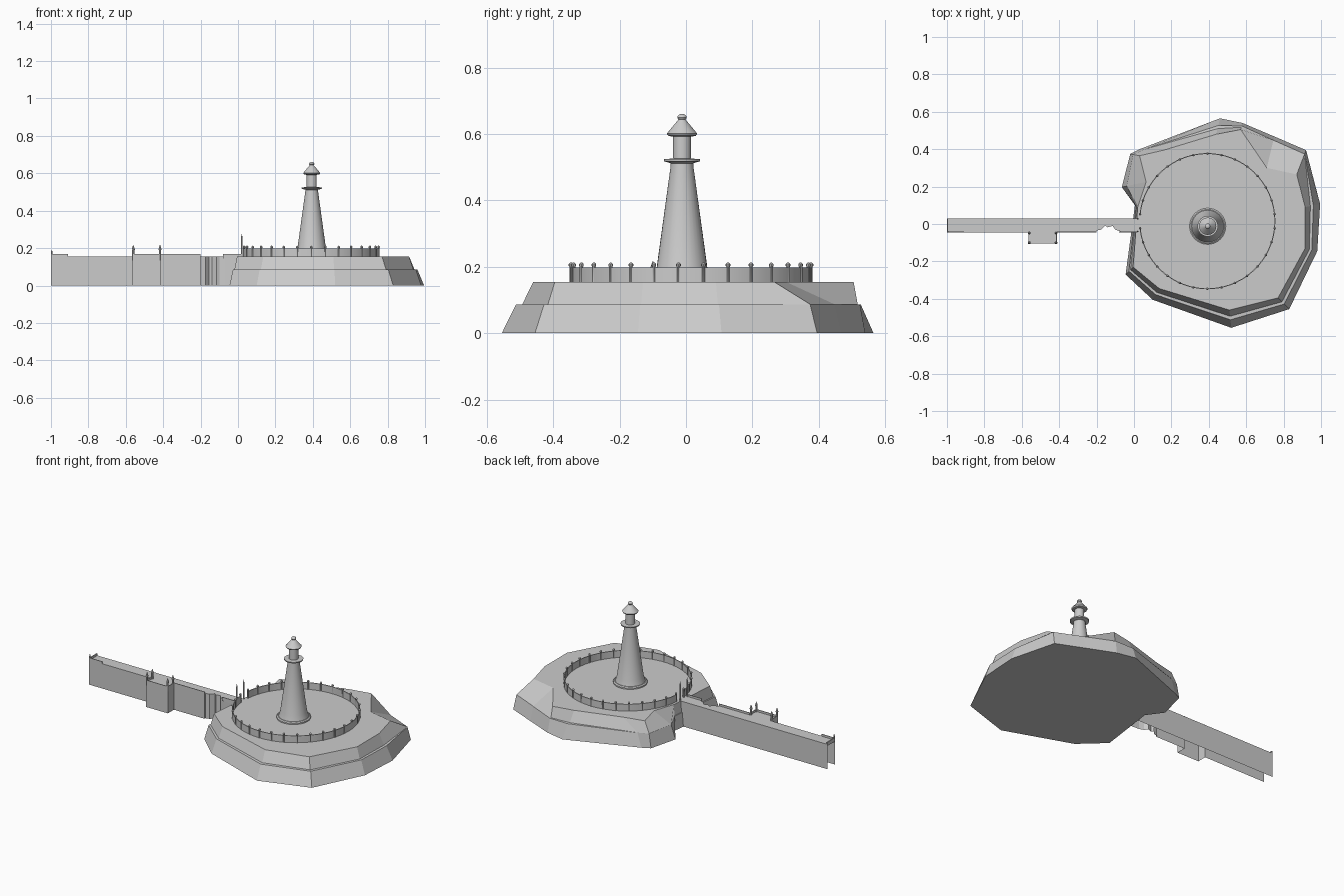
import bpy, bmesh
from math import sin, cos, pi, radians
from mathutils import Vector

if "Cube" in bpy.data.objects:
    bpy.data.objects.remove(bpy.data.objects["Cube"])

TOP = 0.155
PLAZA = (0.392, 0.015)


def make(name, bm, smooth=False):
    bmesh.ops.recalc_face_normals(bm, faces=bm.faces)
    me = bpy.data.meshes.new(name)
    bm.to_mesh(me)
    bm.free()
    ob = bpy.data.objects.new(name, me)
    bpy.context.collection.objects.link(ob)
    if smooth:
        bpy.ops.object.select_all(action='DESELECT')
        ob.select_set(True)
        bpy.context.view_layer.objects.active = ob
        bpy.ops.object.shade_smooth_by_angle(angle=radians(35))
    return ob


def bridge(bm, a, b, closed=True):
    n = len(a)
    for i in range(n if closed else n - 1):
        j = (i + 1) % n
        bm.faces.new((a[i], a[j], b[j], b[i]))


def lathe(bm, profile, x, y, seg):
    rings = [[bm.verts.new((x + r * cos(2 * pi * i / seg), y + r * sin(2 * pi * i / seg), z))
              for i in range(seg)] for r, z in profile]
    for a, b in zip(rings, rings[1:]):
        bridge(bm, a, b)
    bm.faces.new(rings[0])
    bm.faces.new(rings[-1])


def box(bm, lo, hi):
    lo, hi = Vector(lo), Vector(hi)
    vs = bmesh.ops.create_cube(bm, size=1)['verts']
    for v in vs:
        v.co = Vector(((hi[k] + lo[k]) / 2 + v.co[k] * (hi[k] - lo[k]) for k in range(3)))


# Faceted island: foot point, top point, how far the ledge sits towards the top
rock = [
    (-.045, -.27, -.005, -.23, .45), (.10, -.405, .135, -.345, .45),
    (.52, -.555, .51, -.46, .45), (.83, -.455, .77, -.395, .45),
    (.98, -.145, .915, -.13, .45), (.995, .107, .915, .09, .45),
    (.92, .395, .87, .265, .16), (.75, .468, .71, .30, .12),
    (.58, .54, .57, .505, .45), (.46, .565, .44, .48, .45),
    (.03, .40, .16, .395, .2), (-.02, .375, .03, .365, .3),
    (-.065, .197, .065, .225, .2), (.005, .10, .02, .09, .45)]
bm = bmesh.new()
rings = []
for level, z in ((0, 0), (1, .086), (2, .087), (3, TOP)):
    ring = []
    for fx, fy, tx, ty, k in rock:
        t = (0, k, k + .2 * (k > .4), 1)[level]
        ring.append(bm.verts.new((fx + (tx - fx) * t, fy + (ty - fy) * t, z)))
    rings.append(ring)
for a, b in zip(rings, rings[1:]):
    bridge(bm, a, b)
bm.faces.new(rings[0])
bm.faces.new(rings[-1])
make("island_rock", bm)

# Hollow causeway with a balcony and a broken stretch of front wall
front = [(-1, -.045), (-.565, -.045), (-.565, -.105), (-.412, -.105), (-.412, -.045),
         (-.2, -.045), (-.2, -.035), (-.175, -.03), (-.155, -.008), (-.14, -.018),
         (-.115, -.01), (-.1, -.03), (-.07, -.04), (.02, -.045)]
outline = front + [(.02, .03), (-1, .03)]
bm = bmesh.new()
low = [bm.verts.new((x, y, 0)) for x, y in outline]
high = [bm.verts.new((x, y, TOP)) for x, y in outline]
bridge(bm, low, high, closed=False)
bm.faces.new(high)
make("causeway", bm)

# Low parapets on the causeway
bm = bmesh.new()
for x0, x1, y0, y1 in ((-1, -.91, -.045, -.041), (-1, -.994, -.045, .03),
                       (-.565, -.412, -.105, -.101), (-.565, -.561, -.105, -.045),
                       (-.416, -.412, -.105, -.045), (-.412, -.2, -.045, -.041),
                       (-.08, .02, -.045, -.041)):
    box(bm, (x0, y0, TOP - .01), (x1, y1, .168))
make("causeway_parapet", bm)

# Pointed posts on the balcony corners and at the plaza gate
bm = bmesh.new()
for x in (-.56, -.417):
    for y in (-.1, -.048):
        lathe(bm, [(.006, TOP - .02), (.006, .19), (.008, .19), (.008, .195), (.001, .217)], x, y, 8)
lathe(bm, [(.004, .165), (.004, .18), (.001, .19)], -.996, -.042, 8)
make("balcony_posts", bm)
bm = bmesh.new()
for y in (-.04, .028):
    lathe(bm, [(.004, TOP - .02), (.004, .255), (.001, .275)], .02, y, 8)
make("gate_posts", bm)

# Thin circular plaza wall, open at the causeway
bm = bmesh.new()
sections = []
for i in range(61):
    a = radians(-174 + 348 * i / 60)
    sections.append([bm.verts.new((PLAZA[0] + r * cos(a), PLAZA[1] + r * sin(a), z))
                     for r, z in ((.359, TOP - .01), (.364, TOP - .01), (.364, .198), (.359, .198))])
for a, b in zip(sections, sections[1:]):
    bridge(bm, a, b)
bm.faces.new(sections[0])
bm.faces.new(sections[-1])
make("plaza_wall", bm, True)

# Knobbed posts around the plaza wall
bm = bmesh.new()
for i in range(30):
    a = radians(-174 + 12 * i)
    lathe(bm, [(.005, TOP - .01), (.005, .2), (.007, .203), (.007, .208), (.002, .213)],
          PLAZA[0] + .3615 * cos(a), PLAZA[1] + .3615 * sin(a), 8)
make("plaza_posts", bm, True)

# Lighthouse: tapered tower, gallery, lantern room, roof and ball
parts = {
    "lighthouse_base": [(.097, TOP - .01), (.097, .163), (.09, .168)],
    "lighthouse_tower": [(.088, .16), (.076, .2), (.034, .505), (.034, .516)],
    "gallery": [(.034, .512), (.054, .518), (.055, .525), (.026, .526)],
    "lantern_room": [(.027, .52), (.027, .597)],
    "lantern_roof": [(.028, .592), (.042, .595), (.046, .602), (.042, .606), (.013, .641), (.008, .646)],
    "roof_ball": [(.006, .64), (.012, .645), (.0145, .65), (.012, .656), (.006, .66)],
}
for name, profile in parts.items():
    bm = bmesh.new()
    lathe(bm, profile, .394, -.012, 32)
    make(name, bm, True)
